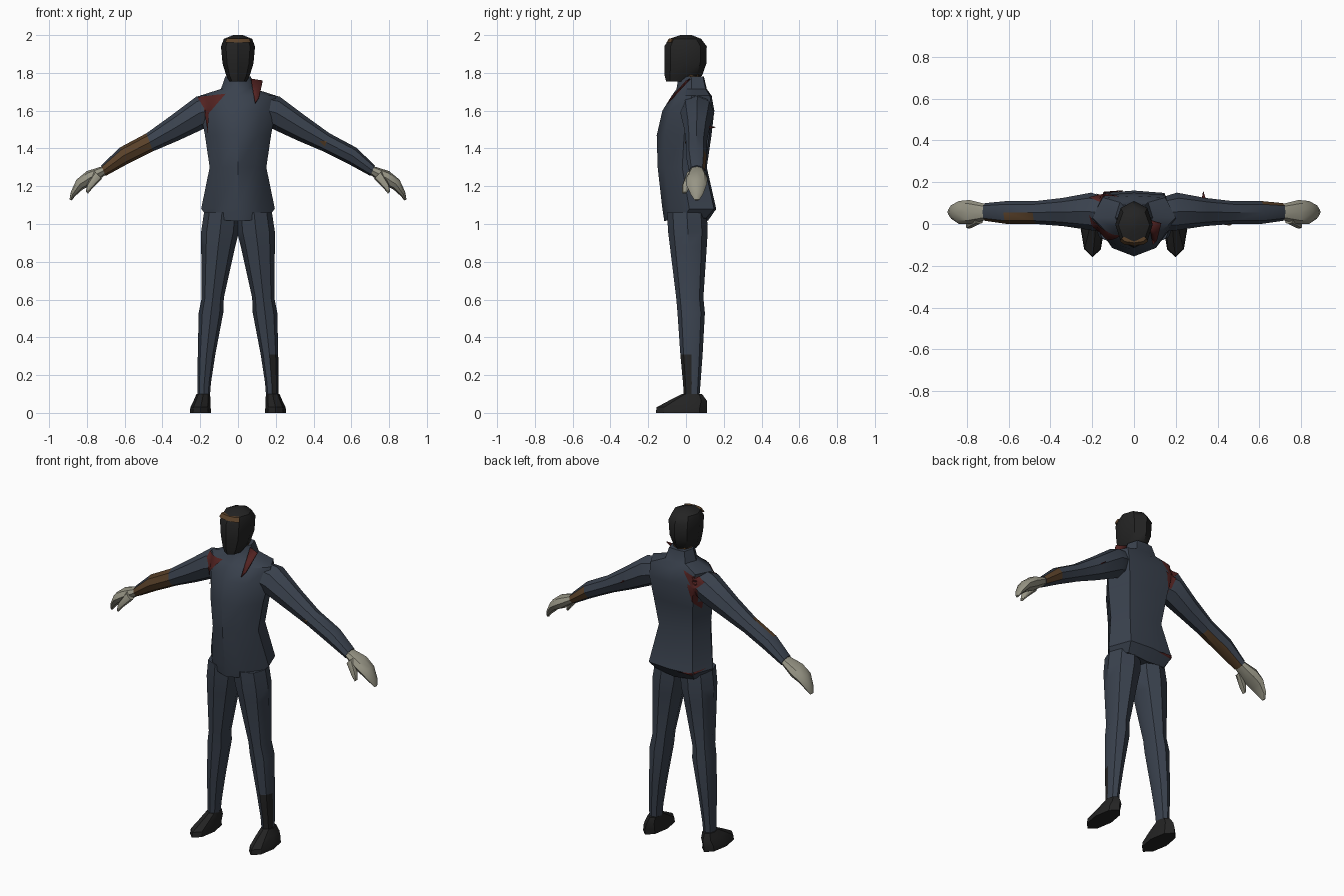
import bpy, bmesh, math
from mathutils import Vector
from mathutils.bvhtree import BVHTree

cube = bpy.data.objects.get("Cube")
if cube:
    bpy.data.objects.remove(cube)


def material(name, rgb):
    m = bpy.data.materials.new(name)
    m.use_nodes = True
    m.diffuse_color = (*rgb, 1)
    m.node_tree.nodes["Principled BSDF"].inputs["Base Color"].default_value = (*rgb, 1)
    return m


navy = material("navy cloth", (0.042, 0.054, 0.076))
black = material("black leather", (0.017, 0.017, 0.017))
bone = material("pale glove", (0.31, 0.30, 0.235))
red = material("dark red", (0.085, 0.016, 0.015))
brown = material("brown skin", (0.10, 0.052, 0.022))

OVAL = [(math.cos(k * math.pi / 4), math.sin(k * math.pi / 4)) for k in range(8)]
# Chest outline: ridge at the front, broad flat back
CHEST = [(0, -1), (.6, -.72), (1, 0), (.75, .92), (0, 1), (-.75, .92), (-1, 0), (-.6, -.72)]


def finish(name, bm, mats, rule=None, angle=40):
    bmesh.ops.recalc_face_normals(bm, faces=bm.faces)
    if rule:
        for f in bm.faces:
            f.material_index = int(rule(f.calc_center_median(), f.normal))
    me = bpy.data.meshes.new(name)
    bm.to_mesh(me)
    bm.free()
    ob = bpy.data.objects.new(name, me)
    bpy.context.collection.objects.link(ob)
    for m in mats:
        me.materials.append(m)
    bpy.ops.object.select_all(action='DESELECT')
    ob.select_set(True)
    bpy.context.view_layer.objects.active = ob
    bpy.ops.object.shade_smooth_by_angle(angle=math.radians(angle))
    return ob


def loft(name, sections, mats, side=1, outline=OVAL, rule=None, lift=0, angle=40):
    """Each section: edge points a and b as (x, z), then the y range."""
    bm = bmesh.new()
    rings = []
    for i, (ax, az, bx, bz, y0, y1) in enumerate(sections):
        ring = []
        for c, s in outline:
            x = (ax + bx) / 2 + (bx - ax) / 2 * c
            z = (az + bz) / 2 + (bz - az) / 2 * c
            if i == 0:
                z += lift * abs(c) ** 3
            ring.append(bm.verts.new((side * x, (y0 + y1) / 2 + (y1 - y0) / 2 * s, z)))
        rings.append(ring)
    for lo, hi in zip(rings, rings[1:]):
        for k in range(len(lo)):
            j = (k + 1) % len(lo)
            bm.faces.new((lo[k], lo[j], hi[j], hi[k]))
    bm.faces.new(rings[0])
    bm.faces.new(rings[-1])
    return finish(name, bm, mats, rule, angle)


def level(z, half, y0, y1):
    return (-half, z, half, z, y0, y1)


# Jacket body with raised collar
jacket = loft("jacket", [
    level(1.015, .17, -.115, .115), level(1.08, .195, -.125, .16),
    level(1.30, .15, -.15, .11), level(1.47, .175, -.155, .135),
    level(1.60, .20, -.125, .15), level(1.68, .20, -.075, .135),
    level(1.715, .09, -.05, .11), level(1.78, .068, -.04, .095),
], [navy], outline=CHEST, lift=.035)

# Neck and hooded head
loft("neck", [level(1.70, .055, -.04, .08), level(1.82, .055, -.04, .08)], [brown])
loft("head", [
    level(1.755, .045, -.105, .03), level(1.785, .062, -.113, .085),
    level(1.85, .082, -.115, .108), level(1.94, .09, -.115, .11),
    level(1.98, .075, -.09, .08), level(2.0, .025, -.03, .03),
], [black])
loft("crown_strip", [level(1.96, .068, -.104, -.06), level(1.982, .06, -.09, -.05)], [brown])

body = [jacket]
for side, word in ((1, "left"), (-1, "right")):
    # Sleeve: bare skin shows where the forearm is torn
    if side < 0:
        def torn(c, n):
            return abs(c.x) > .49 and (n.y < -.3 or n.z < -.75) and abs(c.x) < .71
    else:
        def torn(c, n):
            return abs(c.x) > .58 and n.y > .6
    body.append(loft(word + "_sleeve", [
        (.15, 1.52, .13, 1.69, -.03, .13), (.19, 1.50, .22, 1.675, -.03, .15),
        (.32, 1.44, .36, 1.57, -.01, .125), (.45, 1.385, .485, 1.48, 0, .11),
        (.59, 1.315, .625, 1.405, 0, .11), (.70, 1.255, .725, 1.31, .015, .10),
    ], [navy, brown], side, rule=torn))

    # Gloved hand and thumb
    loft(word + "_hand", [
        (.695, 1.265, .72, 1.305, .02, .095), (.775, 1.205, .80, 1.28, 0, .115),
        (.82, 1.185, .855, 1.235, .0, .11), (.865, 1.145, .885, 1.17, .025, .09),
        (.88, 1.125, .892, 1.13, .045, .07),
    ], [bone], side)
    loft(word + "_thumb", [
        (.72, 1.24, .76, 1.28, .0, .04), (.77, 1.19, .80, 1.21, -.022, .02),
        (.795, 1.16, .805, 1.17, -.02, .005),
    ], [bone], side)

    # Trouser leg: one shin has a black patch
    def patched(c, n, side=side):
        return side > 0 and c.z < .31 and n.y < .3 and n.x > -.3
    loft(word + "_leg", [
        (.15, .07, .215, .07, -.01, .07), (.143, .16, .214, .16, -.016, .077),
        (.12, .31, .213, .31, -.03, .088), (.078, .53, .208, .53, -.045, .1),
        (.075, .61, .192, .61, -.052, .092), (.015, .88, .195, .88, -.085, .11),
        (-.005, .96, .195, .96, -.095, .115), (-.01, 1.06, .18, 1.06, -.10, .11),
    ], [navy, black], side, rule=patched)

    # Shoe
    loft(word + "_shoe", [
        (.142, 0, .255, 0, -.16, .11), (.145, .03, .252, .03, -.155, .112),
        (.145, .065, .235, .065, -.09, .11), (.148, .10, .22, .10, -.02, .085),
    ], [black], side, angle=30)

# Combined surface on which torn patches are laid
verts, faces = [], []
for ob in body:
    start = len(verts)
    verts += [v.co.copy() for v in ob.data.vertices]
    faces += [[start + i for i in p.vertices] for p in ob.data.polygons]
surface = BVHTree.FromPolygons(verts, faces)


def patch(name, corners, mat, facing):
    """Lay a torn shape, given as (x, z) corners, on the front (-1) or back (1)."""
    bm = bmesh.new()
    bm.faces.new([bm.verts.new((x, 0, z)) for x, z in corners])
    bmesh.ops.triangulate(bm, faces=bm.faces)
    bmesh.ops.subdivide_edges(bm, edges=bm.edges, cuts=7, use_grid_fill=True)
    for v in list(bm.verts):
        hit = surface.ray_cast(Vector((v.co.x, facing, v.co.z)), Vector((0, -facing, 0)))[0]
        if hit:
            v.co.y = hit.y + facing * .006
        else:
            bm.verts.remove(v)
    finish(name, bm, [mat])


def flap(name, corners, mat):
    bm = bmesh.new()
    bm.faces.new([bm.verts.new(c) for c in corners])
    ob = finish(name, bm, [mat])
    ob.modifiers.new("thickness", 'SOLIDIFY').thickness = .005


# Torn cloth
patch("front_shoulder_tear", [(-.215, 1.672), (-.065, 1.69), (-.16, 1.58)], red, -1)
patch("front_armpit_tear", [(-.18, 1.61), (-.155, 1.59), (-.16, 1.48)], red, -1)
patch("back_shoulder_tear", [(-.075, 1.69), (-.215, 1.65), (-.15, 1.59)], red, 1)
patch("back_side_tear", [(-.11, 1.62), (-.18, 1.6), (-.15, 1.45)], red, 1)
patch("back_hem_tear", [(-.18, 1.095), (-.04, 1.075), (-.14, 1.07)], red, 1)
patch("elbow_tear", [(.43, 1.44), (.47, 1.44), (.46, 1.41)], brown, -1)
flap("collar_flap", [(.068, .02, 1.77), (.13, 0, 1.76), (.11, -.08, 1.67), (.09, -.1, 1.64)], red)
flap("sleeve_shred", [(.32, .09, 1.52), (.35, .09, 1.5), (.33, .155, 1.51)], red)
